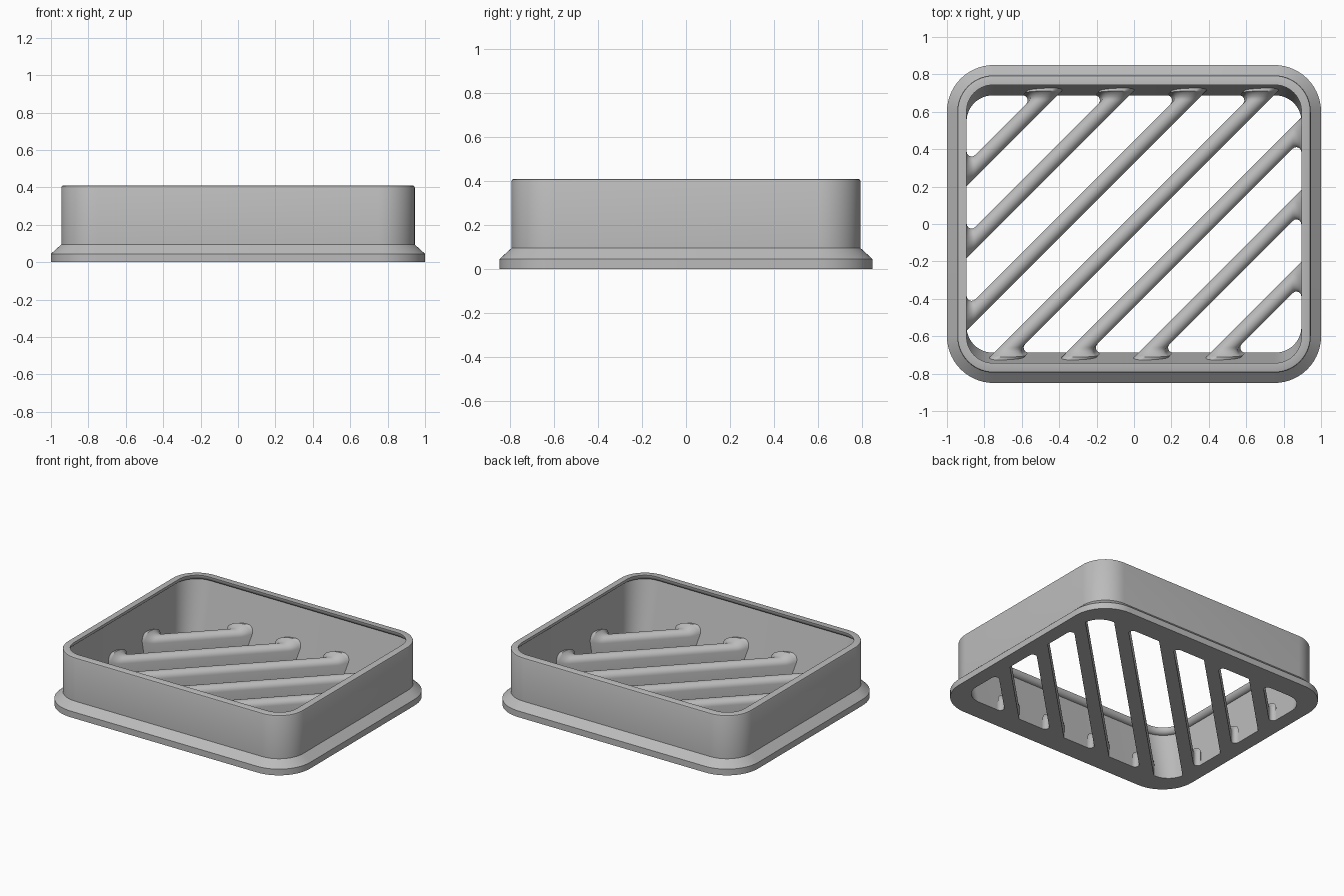
import bpy, bmesh, math

cube = bpy.data.objects.get("Cube")
if cube:
    bpy.data.objects.remove(cube, do_unlink=True)

GREY = (0.5, 0.5, 0.5, 1)
mat = bpy.data.materials.new("plain grey")
mat.use_nodes = True
mat.diffuse_color = GREY
mat.node_tree.nodes["Principled BSDF"].inputs["Base Color"].default_value = GREY


def loft(name, rings, closed):
    """Skin a list of equal point rings; close the loop or cap the ends."""
    bm = bmesh.new()
    rows = [[bm.verts.new(p) for p in ring] for ring in rings]
    n = len(rows[0])
    pairs = list(zip(rows, rows[1:]))
    if closed:
        pairs.append((rows[-1], rows[0]))
    else:
        bm.faces.new(rows[0])
        bm.faces.new(rows[-1])
    for a, b in pairs:
        for i in range(n):
            j = (i + 1) % n
            bm.faces.new((a[i], a[j], b[j], b[i]))
    bmesh.ops.recalc_face_normals(bm, faces=bm.faces)
    mesh = bpy.data.meshes.new(name)
    bm.to_mesh(mesh)
    bm.free()
    obj = bpy.data.objects.new(name, mesh)
    bpy.context.collection.objects.link(obj)
    mesh.materials.append(mat)
    bpy.ops.object.select_all(action='DESELECT')
    obj.select_set(True)
    bpy.context.view_layer.objects.active = obj
    bpy.ops.object.shade_smooth_by_angle(angle=math.radians(32))
    return obj


def rounded_rect(hx, hy, r, z, steps=14):
    pts = []
    for q, (sx, sy) in enumerate([(1, 1), (-1, 1), (-1, -1), (1, -1)]):
        for i in range(steps + 1):
            a = math.pi / 2 * (q + i / steps)
            pts.append((sx * (hx - r) + r * math.cos(a),
                        sy * (hy - r) + r * math.sin(a), z))
    return pts


# Frame: flared foot, upright wall, rounded rim, tapered inside on the long walls
WALL_X, WALL_Y, RIM_Z = 0.895, 0.688, 0.37
TAPER = 0.055 / RIM_Z
frame = [(1, 0.85, 0.25, 0), (1, 0.85, 0.25, 0.045),
         (0.945, 0.795, 0.195, 0.095), (0.945, 0.795, 0.195, 0.4),
         (0.942, 0.792, 0.192, 0.407), (0.935, 0.785, 0.185, 0.41)]
for i in range(7):
    a = math.pi / 2 * i / 6
    inset = 0.035 * (1 - math.sin(a))
    frame.append((WALL_X + inset, WALL_Y + TAPER * RIM_Z + inset,
                  0.14 + inset, RIM_Z + 0.04 * (1 - math.cos(a))))
frame[6:] = frame[:5:-1]
frame.append((WALL_X, WALL_Y, 0.14, 0))
loft("tray_frame", [rounded_rect(*f) for f in frame], True)

# Bars: flat underneath, half-round on top, flaring into the walls
SPACING, HALF, SIDE_Z = 0.386, 0.06, 0.088
FILLET = 0.027
profile = [(HALF, 0)]
for i in range(13):
    a = math.pi * i / 12
    profile.append((HALF * math.cos(a), SIDE_Z + 0.042 * math.sin(a)))
profile.append((-HALF, 0))


def start_ring(k, d, flip):
    """Section of bar k at distance d from the wall it starts on."""
    side = 1 if k > 0 else -1
    t = max(d, 0)
    widen = lift = 0
    if t < 1.7 * FILLET:
        widen = max(0, 2.414 * FILLET - t
                    - FILLET * math.sqrt(max(0, 1 - (1 - t / FILLET) ** 2)))
        lift = 0.03 * (1 - t / (1.7 * FILLET)) ** 2
    ring = []
    for off, z in profile:
        off *= flip
        c = k * SPACING + off + side * widen * max(0, side * off / HALF)
        z += lift * max(0, z - 0.05) / 0.08
        if k > 0:
            x = d - WALL_X
            ring.append((x, x + c, z))
        else:
            y = d - WALL_Y - TAPER * z
            ring.append((y - c, y, z))
    return ring


distances = [-0.025, 0, 0.003, 0.008, 0.016, 0.027, 0.036, 0.047]
for k in range(-3, 4):
    rings = [start_ring(k, d, 1) for d in distances]
    # the far end is the opposite bar's start turned half way round
    for d in reversed(distances):
        rings.append([(-x, -y, z) for x, y, z in start_ring(-k, d, -1)])
    loft(f"diagonal_bar_{k + 4}", rings, False)
